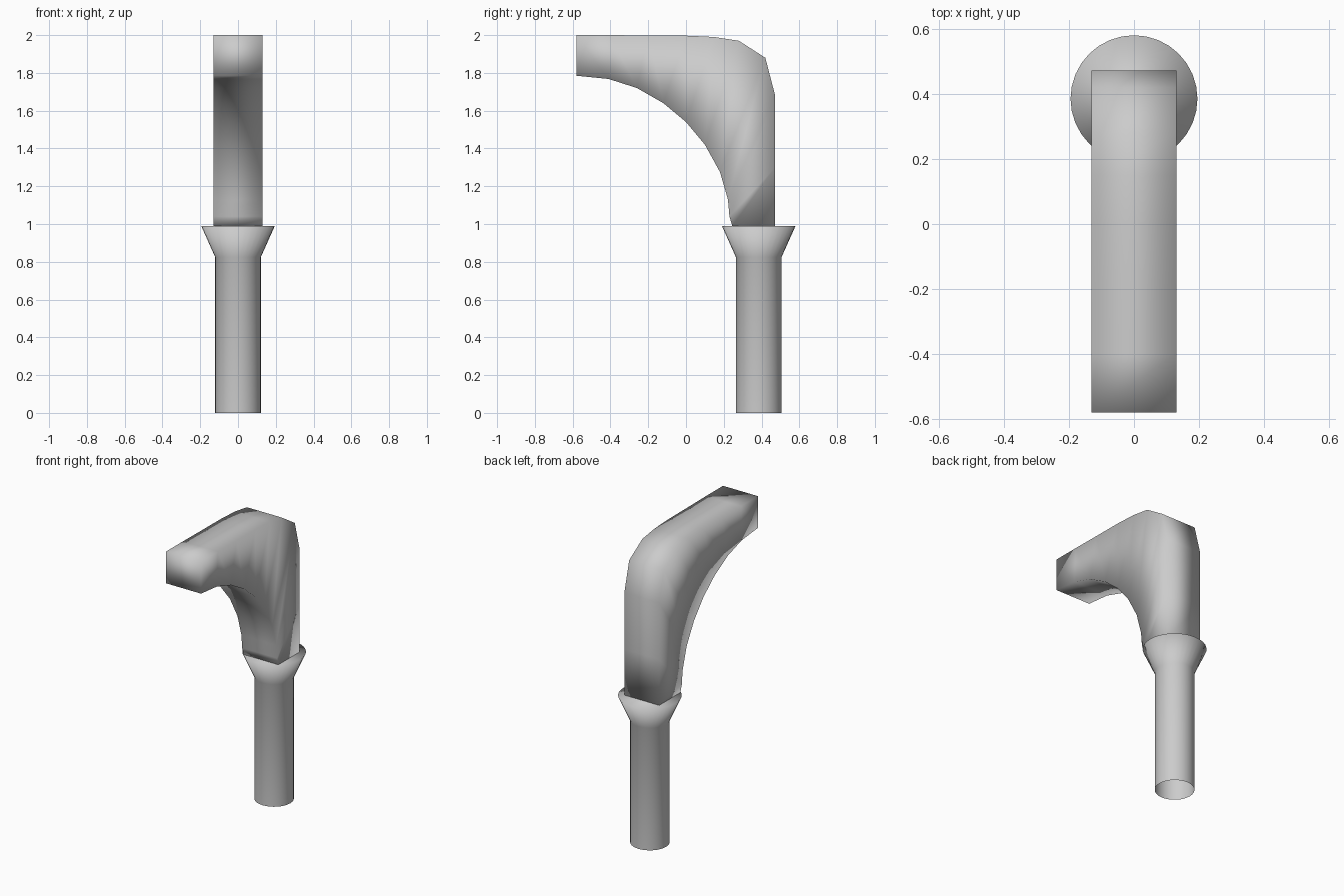
import bpy, bmesh, math

if "Cube" in bpy.data.objects:
    bpy.data.objects.remove(bpy.data.objects["Cube"])


def finish(bm, name):
    bmesh.ops.recalc_face_normals(bm, faces=bm.faces)
    me = bpy.data.meshes.new(name)
    bm.to_mesh(me)
    bm.free()
    for p in me.polygons:
        p.use_smooth = True
    ob = bpy.data.objects.new(name, me)
    bpy.context.collection.objects.link(ob)
    return ob


def bridge(bm, a, b):
    n = len(a)
    for i in range(n):
        j = (i + 1) % n
        bm.faces.new((a[i], a[j], b[j], b[i]))


# Round stem: tube open at the bottom, flared collar closed on top
bm = bmesh.new()
SIDES, CY = 32, 0.385
rings = []
for r, z in [(0.121, 0.0), (0.121, 0.825), (0.195, 0.99)]:
    rings.append([bm.verts.new((r * math.cos(2 * math.pi * i / SIDES),
                                CY + r * math.sin(2 * math.pi * i / SIDES), z))
                  for i in range(SIDES)])
for a, b in zip(rings, rings[1:]):
    bridge(bm, a, b)
bm.faces.new(rings[-1])
finish(bm, "stem")

# Curved handle: rectangular sections swept round the bend,
# each pair is an outer and an inner (y, z) profile point
sections = [
    ((-0.58, 2.00), (-0.58, 1.785)),
    ((-0.40, 2.00), (-0.41, 1.768)),
    ((-0.20, 1.998), (-0.26, 1.72)),
    ((0.00, 1.997), (-0.12, 1.64)),
    ((0.15, 1.99), (0.00, 1.54)),
    ((0.28, 1.97), (0.10, 1.42)),
    ((0.42, 1.88), (0.18, 1.275)),
    ((0.472, 1.68), (0.222, 1.13)),
    ((0.472, 1.30), (0.230, 1.04)),
    ((0.472, 0.99), (0.245, 0.99)),
]
W = 0.13
bm = bmesh.new()
loops = []
for (oy, oz), (iy, iz) in sections:
    loops.append([bm.verts.new(c) for c in
                  ((-W, oy, oz), (W, oy, oz), (W, iy, iz), (-W, iy, iz))])
for a, b in zip(loops, loops[1:]):
    bridge(bm, a, b)
bm.faces.new(loops[0])
bm.faces.new(loops[-1])
finish(bm, "handle")
